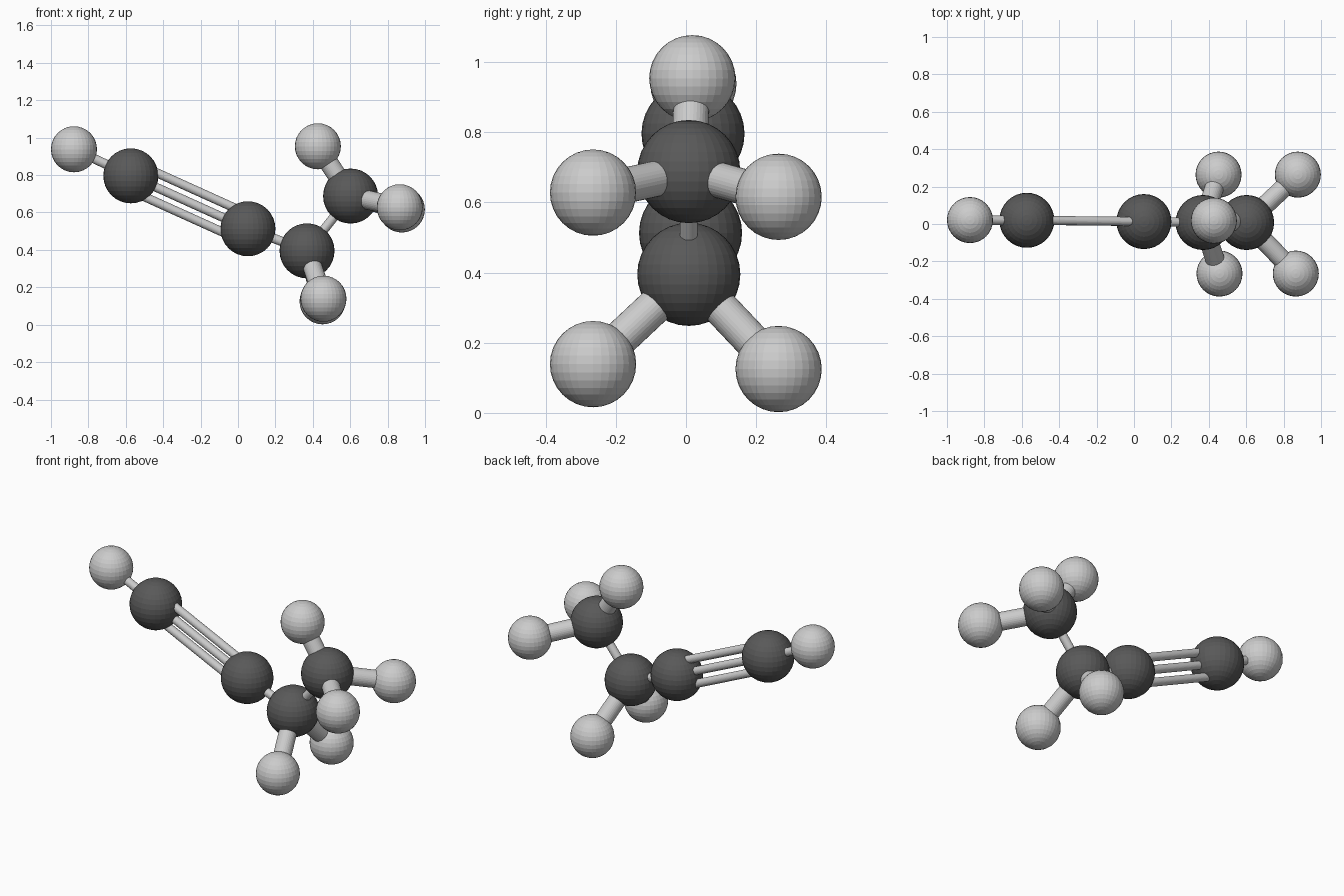
import bpy
from mathutils import Vector

if "Cube" in bpy.data.objects:
    bpy.data.objects.remove(bpy.data.objects["Cube"])

CARBON_R, HYDROGEN_R = 0.147, 0.123
THIN, THICK = 0.025, 0.051

dark = bpy.data.materials.new("carbon_dark_grey")
dark.diffuse_color = (0.1, 0.1, 0.1, 1)
dark.use_nodes = True
dark.node_tree.nodes["Principled BSDF"].inputs["Base Color"].default_value = dark.diffuse_color

# Atom centres
carbons = {
    "end_carbon": Vector((-0.573, 0.02, 0.796)),
    "inner_carbon": Vector((0.053, 0.013, 0.513)),
    "bend_carbon": Vector((0.369, 0.008, 0.395)),
    "tip_carbon": Vector((0.602, 0.008, 0.688)),
}
hydrogens = {  # name: (centre, parent carbon, bond radius)
    "end_hydrogen": (Vector((-0.877, 0.021, 0.938)), "end_carbon", THIN),
    "bend_hydrogen_front": (Vector((0.457, -0.265, 0.139)), "bend_carbon", THICK),
    "bend_hydrogen_back": (Vector((0.452, 0.264, 0.125)), "bend_carbon", THICK),
    "tip_hydrogen_top": (Vector((0.427, 0.018, 0.954)), "tip_carbon", THICK),
    "tip_hydrogen_front": (Vector((0.865, -0.265, 0.628)), "tip_carbon", THICK),
    "tip_hydrogen_back": (Vector((0.876, 0.264, 0.616)), "tip_carbon", THICK),
}


def atom(name, centre, radius):
    bpy.ops.mesh.primitive_uv_sphere_add(segments=32, ring_count=16,
                                         radius=radius, location=centre)
    bpy.context.object.name = name
    return bpy.context.object


def bond(name, a, b, radius):
    bpy.ops.mesh.primitive_cylinder_add(vertices=32, radius=radius,
                                        depth=(b - a).length, location=(a + b) / 2)
    ob = bpy.context.object
    ob.name = name
    ob.rotation_euler = (b - a).to_track_quat('Z', 'Y').to_euler()


# Carbon atoms
for name, centre in carbons.items():
    atom(name, centre, CARBON_R).data.materials.append(dark)

# Hydrogen atoms, each with its bond
for name, (centre, parent, radius) in hydrogens.items():
    atom(name, centre, HYDROGEN_R)
    bond(name + "_bond", carbons[parent], centre, radius)

# Single bonds along the chain
end, inner, bend, tip = carbons.values()
bond("inner_bend_bond", inner, bend, THIN)
bond("bend_tip_bond", bend, tip, THIN)

# Triple bond: three parallel rods stacked in the xz plane
side = (inner - end).cross(Vector((0, 1, 0))).normalized()
for label, offset in (("lower", -0.072), ("middle", 0), ("upper", 0.072)):
    bond("triple_bond_" + label, end + side * offset, inner + side * offset, 0.024)
